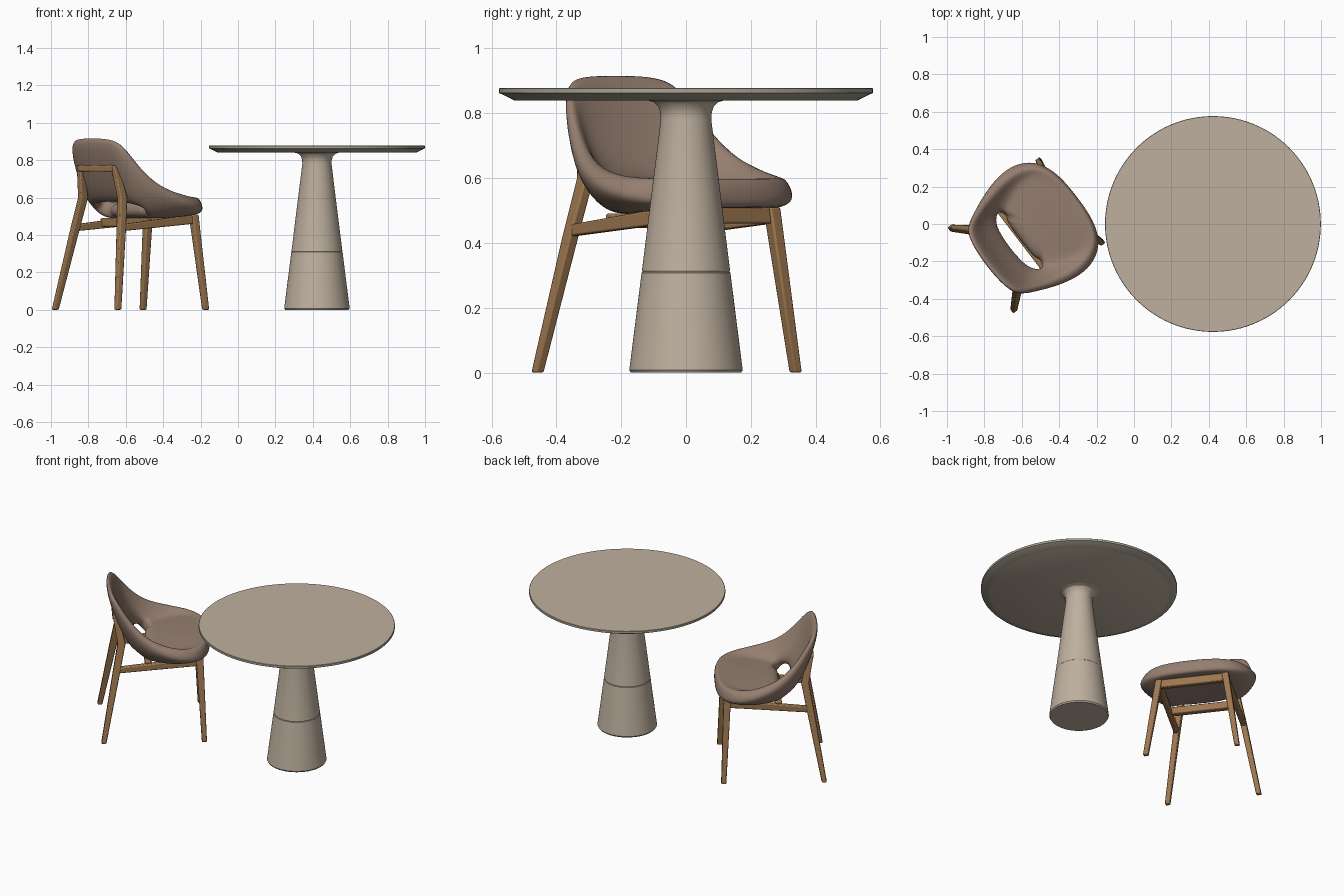
import bpy, bmesh, math
from mathutils import Vector, Matrix

if "Cube" in bpy.data.objects:
    bpy.data.objects.remove(bpy.data.objects["Cube"])


def material(name, rgb):
    m = bpy.data.materials.new(name)
    m.diffuse_color = (*rgb, 1)
    m.use_nodes = True
    m.node_tree.nodes["Principled BSDF"].inputs["Base Color"].default_value = m.diffuse_color
    return m


STONE = material("warm beige", (0.52, 0.435, 0.345))
RIM = material("grey beige", (0.40, 0.37, 0.29))
FABRIC = material("taupe leather", (0.30, 0.21, 0.16))
WOOD = material("walnut wood", (0.34, 0.185, 0.08))

TABLE = Matrix.Translation((0.422, 0, 0))
# chair frame: local x is forward, local y is its left side
CHAIR = Matrix.Translation((-0.575, -0.06, 0)) @ Matrix.Rotation(math.radians(37.5), 4, 'Z')


def make(name, bm, mats, matrix, angle=35):
    bmesh.ops.recalc_face_normals(bm, faces=bm.faces)
    me = bpy.data.meshes.new(name)
    bm.to_mesh(me)
    bm.free()
    me.shade_smooth()
    me.set_sharp_from_angle(angle=math.radians(angle))
    for m in mats:
        me.materials.append(m)
    ob = bpy.data.objects.new(name, me)
    bpy.context.collection.objects.link(ob)
    ob.matrix_world = matrix
    return ob


def lathe(name, profile, mats, rule=None, steps=96):
    bm = bmesh.new()
    vs = [bm.verts.new((r, 0, z)) for r, z in profile]
    es = [bm.edges.new(p) for p in zip(vs, vs[1:])]
    bmesh.ops.spin(bm, geom=vs + es, axis=(0, 0, 1), cent=(0, 0, 0),
                   angle=2 * math.pi, steps=steps)
    bmesh.ops.remove_doubles(bm, verts=bm.verts, dist=1e-4)
    if rule:
        for f in bm.faces:
            f.material_index = rule(f.calc_center_median())
    return make(name, bm, mats, TABLE, 30)


# table: conical pedestal in two parts, and a disc with a chamfered underside
lathe("pedestal_lower", [(0, 0), (0.17, 0), (0.175, 0.008), (0.137, 0.308),
                         (0.134, 0.311), (0, 0.311)], [STONE])
lathe("pedestal_upper", [(0, 0.311), (0.134, 0.311), (0.136, 0.315), (0.078, 0.78),
                         (0.079, 0.80), (0.085, 0.82), (0.098, 0.834), (0.122, 0.841)], [STONE])
lathe("table_top", [(0, 0.84), (0.53, 0.84), (0.577, 0.863), (0.577, 0.876),
                    (0.575, 0.878), (0, 0.878)], [STONE, RIM],
      lambda c: int(0.845 < c.z < 0.877))


def beam(name, points, sizes, a, b):
    """Rectangular bar along points; a and b are the cross-section axes."""
    bm = bmesh.new()
    a, b = Vector(a), Vector(b)
    rings = []
    for p, (w, h) in zip(points, sizes):
        rings.append([bm.verts.new(Vector(p) + a * w / 2 * i + b * h / 2 * j)
                      for i, j in ((-1, -1), (1, -1), (1, 1), (-1, 1))])
    for r, s in zip(rings, rings[1:]):
        for i in range(4):
            k = (i + 1) % 4
            bm.faces.new((r[i], r[k], s[k], s[i]))
    bm.faces.new(rings[0])
    bm.faces.new(rings[-1])
    ob = make(name, bm, [WOOD], CHAIR)
    bev = ob.modifiers.new("soft edges", 'BEVEL')
    bev.width = 0.006
    bev.segments = 2
    return ob


X, Y, Z = (1, 0, 0), (0, 1, 0), (0, 0, 1)
# legs and side rails, mirrored left and right
for s, side in ((1, "left"), (-1, "right")):
    beam("back_leg_" + side,
         [(-0.296, 0.275 * s, 0), (-0.22, 0.205 * s, 0.42), (-0.187, 0.172 * s, 0.6),
          (-0.222, 0.148 * s, 0.772)],
         [(0.03, 0.03), (0.042, 0.036), (0.046, 0.036), (0.034, 0.032)], X, Y)
    beam("front_leg_" + side,
         [(0.296, 0.275 * s, 0), (0.272, 0.2 * s, 0.51)],
         [(0.03, 0.03), (0.042, 0.04)], X, Y)
    beam("side_rail_" + side,
         [(-0.22, 0.202 * s, 0.438), (0.27, 0.2 * s, 0.485)],
         [(0.03, 0.036), (0.03, 0.05)], Y, Z)
# cross bars: behind the backrest, under the seat front and under the seat rear
for name, u, z, w, t, h in (("backrest_bar", -0.222, 0.756, 0.148, 0.034, 0.034),
                            ("front_bar", 0.268, 0.485, 0.2, 0.034, 0.05),
                            ("rear_seat_bar", -0.03, 0.468, 0.2, 0.04, 0.045)):
    beam(name, [(u, -w, z), (u, w, z)], [(t, h)] * 2, X, Z)

# seat shell: rings from front centre to back centre, mirrored to full loops
rim = [(.34, 0, .555), (.338, .10, .556), (.32, .20, .56), (.272, .285, .568),
       (.18, .33, .585), (.08, .33, .615), (-.03, .30, .66), (-.12, .268, .74),
       (-.19, .24, .835), (-.238, .205, .905), (-.258, .12, .922), (-.265, 0, .924)]
low = [(.28, 0, .552), (.278, .09, .552), (.26, .17, .55), (.22, .225, .542),
       (.15, .25, .535), (.07, .24, .533), (0, .215, .535), (-.045, .2, .545),
       (-.08, .178, .558), (-.103, .135, .567), (-.113, .075, .572), (-.117, 0, .572)]
pad = [(.22, 0, .55), (.215, .07, .55), (.2, .12, .548), (.16, .16, .543),
       (.11, .175, .538), (.06, .175, .533), (.01, .165, .53), (-.02, .155, .53),
       (-.035, .14, .53), (-.042, .11, .53), (-.045, .06, .53), (-.045, 0, .53)]
mid = []
for p, q in zip(rim, low):
    m = (Vector(p) + Vector(q)) / 2
    out = (Vector(p) - Vector(q)) * Vector((1, 1, 0)).length
    n = Vector((out.x, out.y, 0)).normalized()
    lift = min(1, (p[2] - q[2]) / 0.15)
    mid.append(m + n * 0.02 * lift + Vector((0, 0, -0.008 * lift)))


def full(half):
    return [Vector(p) for p in half] + [Vector((p[0], -p[1], p[2])) for p in half[-2:0:-1]]


bm = bmesh.new()
loops = [[bm.verts.new(p) for p in full(r)] for r in (rim, mid, low, pad)]
centre = bm.verts.new((.09, 0, .54))
n = len(loops[0])
for k in range(3):
    for i in range(n):
        j = (i + 1) % n
        # leave the slot open between the seat and the backrest
        if k == 2 and 7 <= i < n - 7:
            continue
        bm.faces.new((loops[k][i], loops[k][j], loops[k + 1][j], loops[k + 1][i]))
for i in range(n):
    bm.faces.new((loops[3][i], loops[3][(i + 1) % n], centre))
shell = make("seat_shell", bm, [FABRIC], CHAIR, 180)
group = shell.vertex_groups.new(name="padding")
for v in shell.data.vertices:
    group.add([v.index], 1.0 - 0.5 * min(1, max(0, (v.co.z - 0.555) / 0.15)), 'REPLACE')
sol = shell.modifiers.new("padding", 'SOLIDIFY')
sol.thickness = 0.088
sol.offset = 0
sol.vertex_group = "padding"
sub = shell.modifiers.new("smooth", 'SUBSURF')
sub.levels = sub.render_levels = 2
